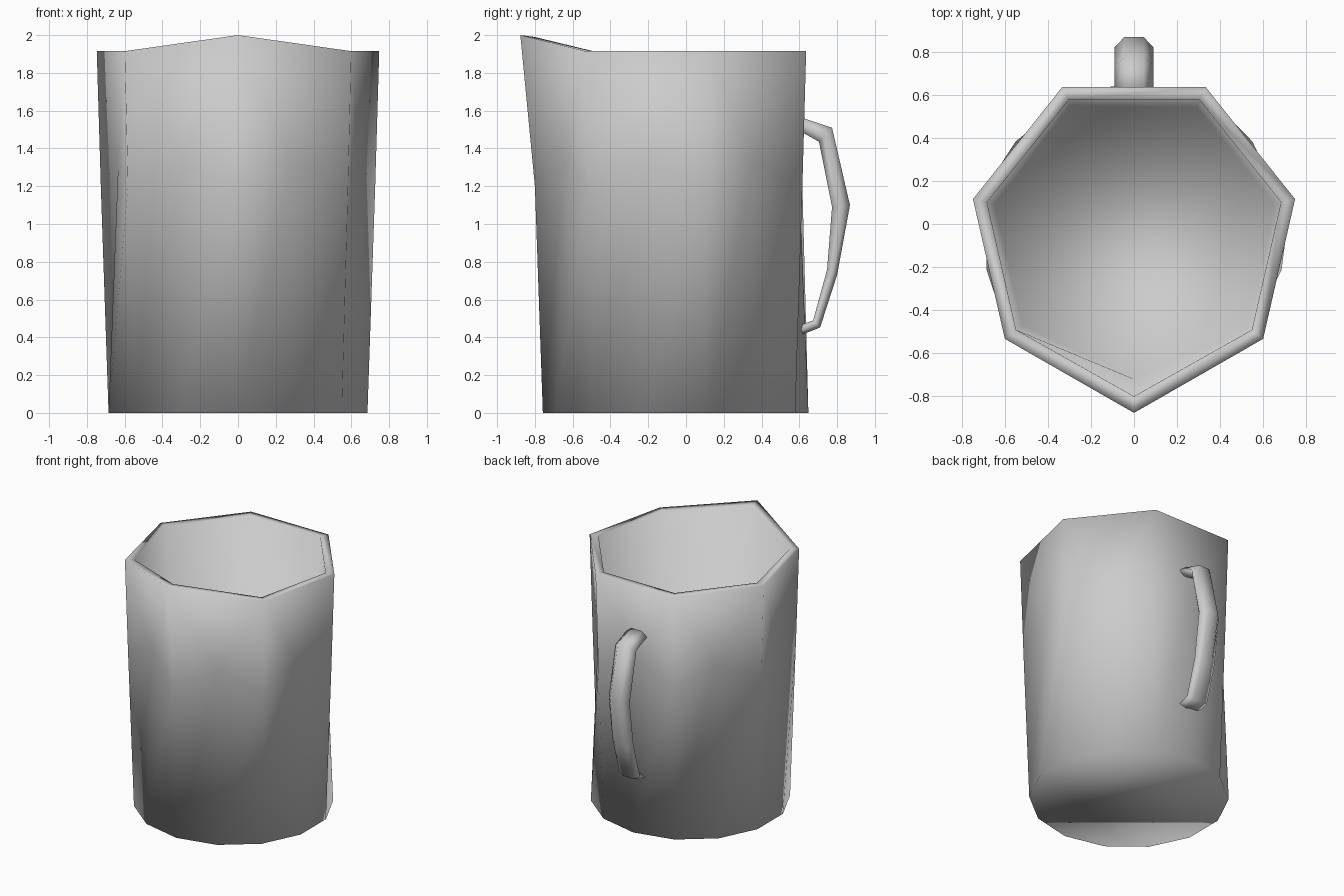
import bpy, bmesh
from math import sin, cos, pi
from mathutils import Vector

if "Cube" in bpy.data.objects:
    bpy.data.objects.remove(bpy.data.objects["Cube"])

CY = -0.055  # body axis offset; the handle balances it


def finish(bm, name):
    bmesh.ops.recalc_face_normals(bm, faces=bm.faces)
    me = bpy.data.meshes.new(name)
    bm.to_mesh(me)
    bm.free()
    for p in me.polygons:
        p.use_smooth = True
    ob = bpy.data.objects.new(name, me)
    bpy.context.collection.objects.link(ob)
    return ob


def polar(r, step, z):
    a = step * pi / 7  # 14 steps round, step 0 is the spout at -y
    return Vector((r * sin(a), CY - r * cos(a), z))


# Jug body: 14-sided base, zigzag waist, 7-sided rim, hollow inside
bm = bmesh.new()
base = [bm.verts.new(polar(0.703, i, 0)) for i in range(14)]
waist = [bm.verts.new(polar(0.65, i, 1.33) if i % 2 else polar(0.745, i, 1.2))
         for i in range(14)]
rim = [bm.verts.new(polar(0.767, 2 * i, 1.915)) for i in range(7)]
lip = [bm.verts.new(polar(0.70, 2 * i, 1.915)) for i in range(7)]
floor = [bm.verts.new(polar(0.665, 2 * i, 0.08)) for i in range(7)]

# Pull the front corner up and out into a spout
rim[0].co = (0, -0.877, 2.0)
lip[0].co = (0, -0.80, 1.99)

bm.faces.new(base)
bm.faces.new(floor)
for i in range(14):
    j = (i + 1) % 14
    bm.faces.new((base[i], base[j], waist[j], waist[i]))
for i in range(7):
    j = (i + 1) % 7
    a, m, b = waist[2 * i], waist[2 * i + 1], waist[2 * j]
    bm.faces.new((rim[i], a, m))
    bm.faces.new((rim[i], m, rim[j]))
    bm.faces.new((rim[j], m, b))
    bm.faces.new((rim[i], rim[j], lip[j], lip[i]))
    bm.faces.new((lip[i], lip[j], floor[j], floor[i]))
finish(bm, "jug_body")

# Handle: six-sided section swept between an outer and an inner profile (y, z)
outer = [(0.59, 1.57), (0.773, 1.51), (0.868, 1.10), (0.80, 0.73), (0.71, 0.452), (0.59, 0.405)]
inner = [(0.59, 1.50), (0.704, 1.435), (0.773, 1.09), (0.747, 0.76), (0.673, 0.489), (0.59, 0.46)]
section = [(-0.045, 0), (0.045, 0), (0.09, 0.5), (0.045, 1), (-0.045, 1), (-0.09, 0.5)]
bm = bmesh.new()
rings = []
for (oy, oz), (iy, iz) in zip(outer, inner):
    rings.append([bm.verts.new((x, oy + (iy - oy) * t, oz + (iz - oz) * t))
                  for x, t in section])
for r, s in zip(rings, rings[1:]):
    for k in range(6):
        n = (k + 1) % 6
        bm.faces.new((r[k], r[n], s[n], s[k]))
bm.faces.new(rings[0])
bm.faces.new(rings[-1])
finish(bm, "handle")
